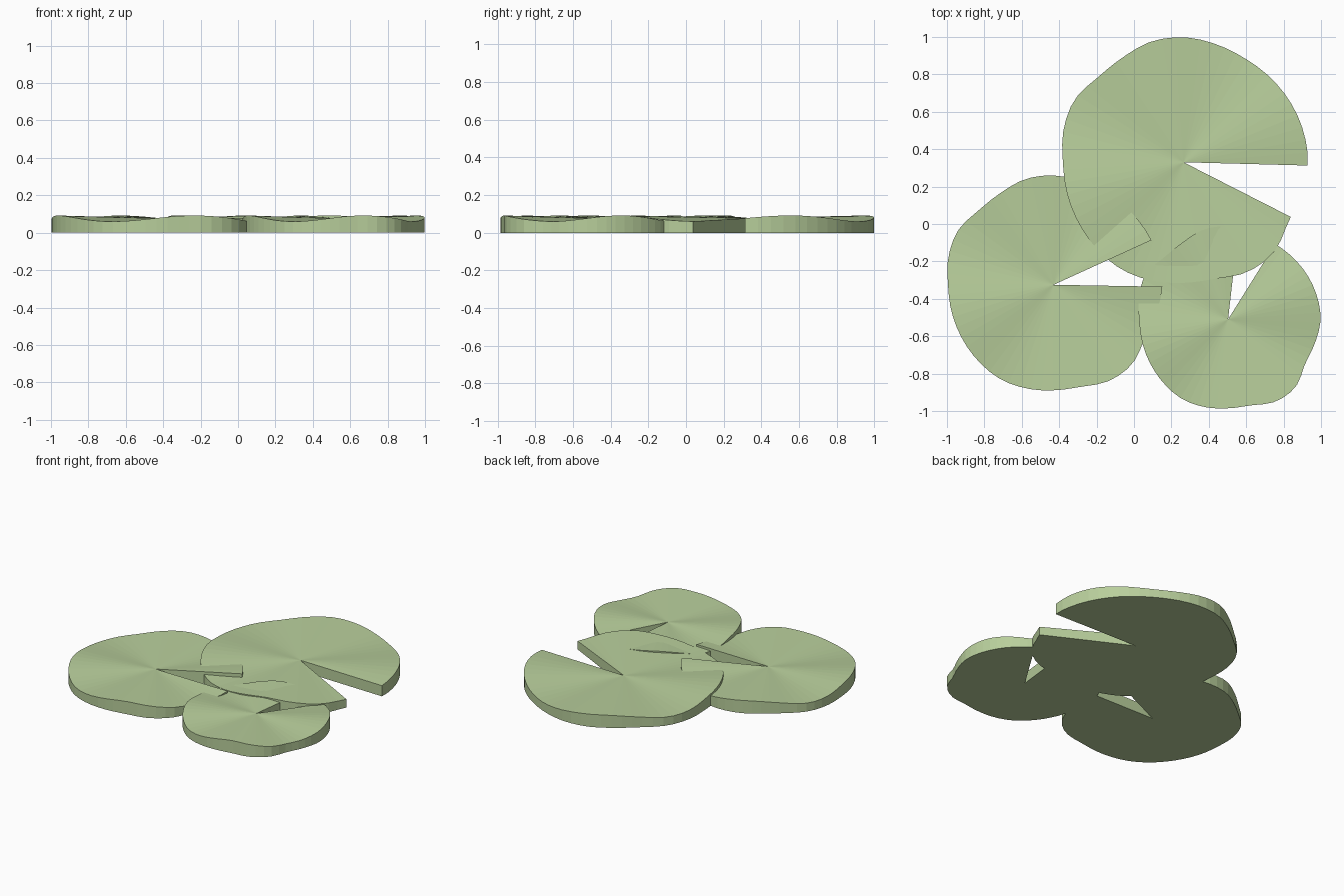
import bpy
import bmesh
from math import cos, sin, radians, floor

default = bpy.data.objects.get("Cube")
if default:
    bpy.data.objects.remove(default, do_unlink=True)

# Leaf colour
green = bpy.data.materials.new("pale_leaf_green")
green.use_nodes = True
leaf_colour = (0.48, 0.62, 0.33, 1)
green.diffuse_color = leaf_colour
green.node_tree.nodes["Principled BSDF"].inputs["Base Color"].default_value = leaf_colour

# Outline wobble in percent of the radius, evenly spaced around the leaf
WOBBLE = [1.5, 1, 0, -1, -1.5, 0, 2, 2, -1, -1.5, 2.5, 1.5,
          -1.5, -1.5, -1, 0, 1, 0, -1.5, -1.5, 3.5, 4, -1.5, -0.5]
NOTCH = 25.5
SEGMENTS = 56
CENTRE_HEIGHT = 0.077


def wobble(angle):
    """Smooth cyclic interpolation of the outline wobble."""
    count = len(WOBBLE)
    place = (angle % 360) * count / 360
    i = floor(place)
    t = place - i
    a, b, c, d = (WOBBLE[(i + k) % count] for k in (-1, 0, 1, 2))
    return b + t * (c - a + t * (2*a - 5*b + 4*c - d + t * (3*(b - c) + d - a))) / 2


def rim_height(angle):
    """Four gentle waves around the rim."""
    return 0.076 + 0.016 * cos(radians(4 * (angle - 20)))


def lily_pad(name, x, y, radius, start, strength=1):
    """Notched leaf: a rippled fan over a flat base, closed by a wall."""
    bm = bmesh.new()
    top_mid = bm.verts.new((x, y, CENTRE_HEIGHT))
    low_mid = bm.verts.new((x, y, 0))
    top, low = [], []
    for i in range(SEGMENTS + 1):
        angle = start + (360 - NOTCH) * i / SEGMENTS
        r = radius * (1 + strength * wobble(angle) / 100)
        px, py = x + r * cos(radians(angle)), y + r * sin(radians(angle))
        top.append(bm.verts.new((px, py, rim_height(angle))))
        low.append(bm.verts.new((px, py, 0)))
    for i in range(SEGMENTS):
        bm.faces.new((top_mid, top[i], top[i + 1]))
        bm.faces.new((low_mid, low[i + 1], low[i]))
        bm.faces.new((low[i], low[i + 1], top[i + 1], top[i]))
    # Two straight walls of the notch
    bm.faces.new((low_mid, low[0], top[0], top_mid))
    bm.faces.new((low[-1], low_mid, top_mid, top[-1]))
    mesh = bpy.data.meshes.new(name)
    bm.to_mesh(mesh)
    bm.free()
    mesh.materials.append(green)
    bpy.context.collection.objects.link(bpy.data.objects.new(name, mesh))


lily_pad("large_lily_pad", 0.265, 0.33, 0.655, -1.5)
lily_pad("medium_lily_pad", -0.43, -0.325, 0.573, 24.5)
lily_pad("small_lily_pad", 0.503, -0.51, 0.485, 83.5, 1.3)
